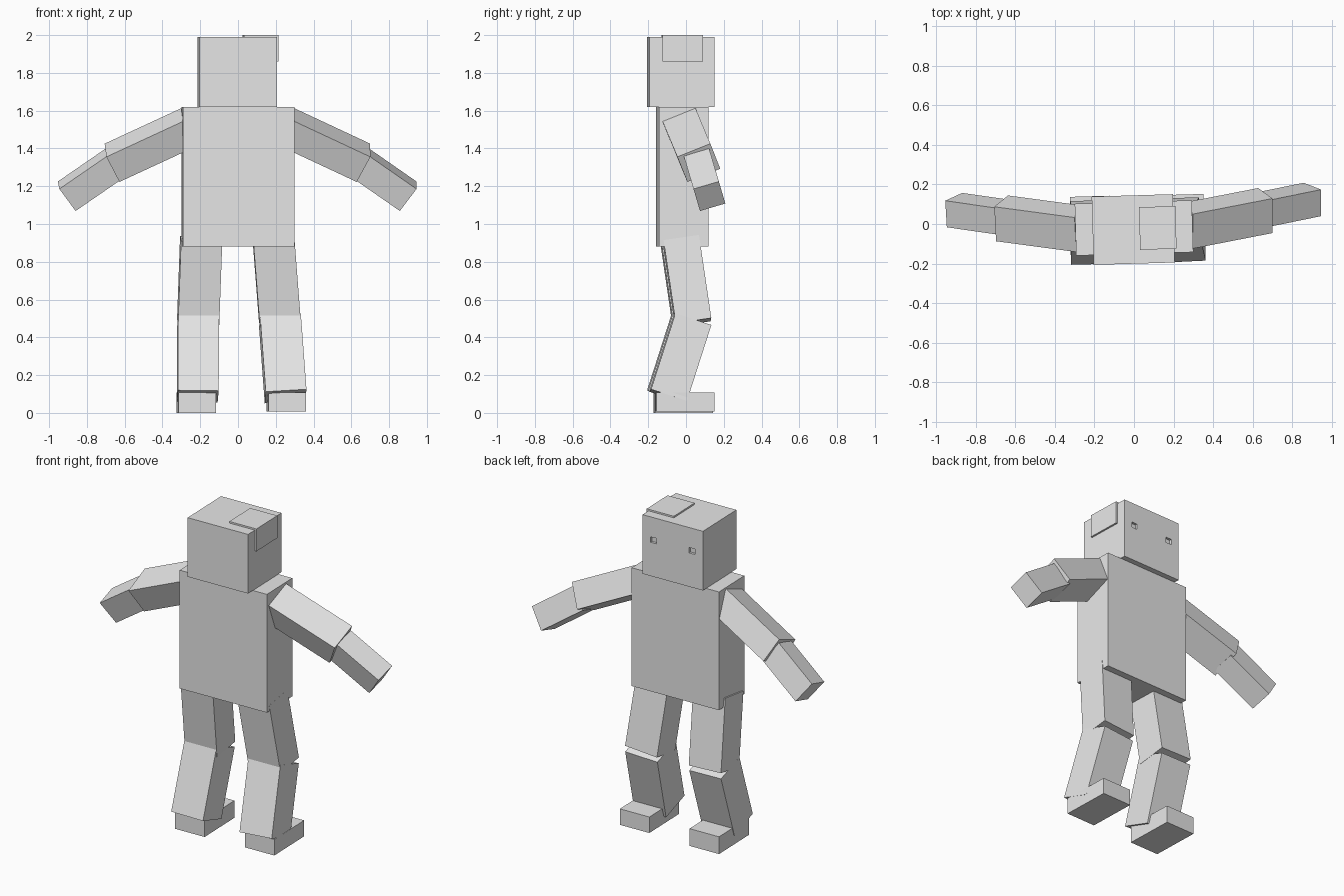
import bpy, bmesh, math
from mathutils import Matrix, Vector

if "Cube" in bpy.data.objects:
    bpy.data.objects.remove(bpy.data.objects["Cube"])

TURN = Matrix.Rotation(math.radians(1.7), 4, 'Z')   # whole figure is turned slightly

grey = bpy.data.materials.new("plain grey")
grey.diffuse_color = (0.8, 0.8, 0.8, 1)
grey.use_nodes = True
grey.node_tree.nodes["Principled BSDF"].inputs["Base Color"].default_value = grey.diffuse_color


def block(name, matrix):
    """Unit cube shaped by a matrix."""
    bm = bmesh.new()
    bmesh.ops.create_cube(bm, size=1, matrix=matrix)
    bmesh.ops.recalc_face_normals(bm, faces=bm.faces)
    mesh = bpy.data.meshes.new(name)
    bm.to_mesh(mesh)
    bm.free()
    mesh.materials.append(grey)
    ob = bpy.data.objects.new(name, mesh)
    bpy.context.collection.objects.link(ob)
    return ob


def box(name, centre, size):
    """Upright box, turned with the figure about its own centre."""
    return block(name, Matrix.Translation(centre) @ TURN @ Matrix.Diagonal((*size, 1)))


def limb(name, p0, p1, side, width, depth, extra=Matrix()):
    """Box running from p0 to p1; width lies along the side direction."""
    p0, p1 = Vector(p0), Vector(p1)
    axis = p1 - p0
    d = axis.normalized()
    v = Vector(side)
    v = (v - d * v.dot(d)).normalized()
    u = d.cross(v)
    m = Matrix((axis, v * width, u * depth)).transposed().to_4x4()
    return block(name, extra @ Matrix.Translation((p0 + p1) / 2) @ m)


# Torso and head
box("torso", (0, -0.02, 1.25), (0.592, 0.262, 0.74))
head_centre = Vector((-0.004, -0.028, 1.805))
head = box("head", head_centre, (0.41, 0.345, 0.37))

# Raised patch over the top corner of the head
box("head_patch", (0.12, -0.02, 1.93), (0.184, 0.215, 0.14))

# Small recessed eyes on the face
for label, x in (("left", -0.13), ("right", 0.13)):
    centre = head_centre + TURN.to_3x3() @ Vector((x, 0.1725, 0.043))
    cutter = box("eye_cutter_" + label, centre, (0.04, 0.03, 0.034))
    cutter.hide_render = True
    cutter.hide_set(True)
    cut = head.modifiers.new("eye_" + label, 'BOOLEAN')
    cut.operation = 'DIFFERENCE'
    cut.solver = 'EXACT'
    cut.object = cutter

# Apply the cuts and remove the cutters
depsgraph = bpy.context.evaluated_depsgraph_get()
cut_mesh = bpy.data.meshes.new_from_object(head.evaluated_get(depsgraph))
head.modifiers.clear()
head.data = cut_mesh
for ob in [o for o in bpy.data.objects if o.name.startswith("eye_cutter")]:
    bpy.data.objects.remove(ob)

# Arms: one side, then its mirror image across the turned centre plane
mirror = TURN @ TURN @ Matrix.Diagonal((-1, 1, 1, 1))
for label, extra in (("right", Matrix()), ("left", mirror)):
    hand = Vector((0.901, 0.124, 1.147))
    elbow = Vector((0.664, 0.068, 1.324))
    fore_dir = Vector((0.81, 0.166, -0.563))
    upper_dir = Vector((0.892, 0.174, -0.417))
    limb("upper_arm_" + label, elbow - upper_dir * 0.45, elbow,
         (0, 0.93, 0.37), 0.188, 0.16, extra)
    limb("forearm_" + label, hand - fore_dir * 0.31, hand,
         (0, 0.959, 0.283), 0.14, 0.15, extra)

# Legs and feet: label, x at hip, knee, ankle and foot, y shift, sole height
side = TURN.to_3x3() @ Vector((1, 0, 0))
for label, hip, knee, ankle, foot, dy, sole in (
        ("right", 0.188, 0.222, 0.252, 0.256, 0.0, 0.008),
        ("left", -0.195, -0.211, -0.213, -0.220, -0.013, 0.0)):
    limb("thigh_" + label, (hip, -0.027 + dy, 0.92), (knee, 0.038 + dy, 0.48),
         side, 0.218, 0.19)
    limb("shin_" + label, (knee, 0.034 + dy, 0.49), (ankle, -0.095 + dy, 0.088),
         side, 0.216, 0.2)
    box("foot_" + label, (foot, -0.005 + dy * 0.7, (sole + 0.108) / 2),
        (0.2, 0.308, 0.108 - sole))
